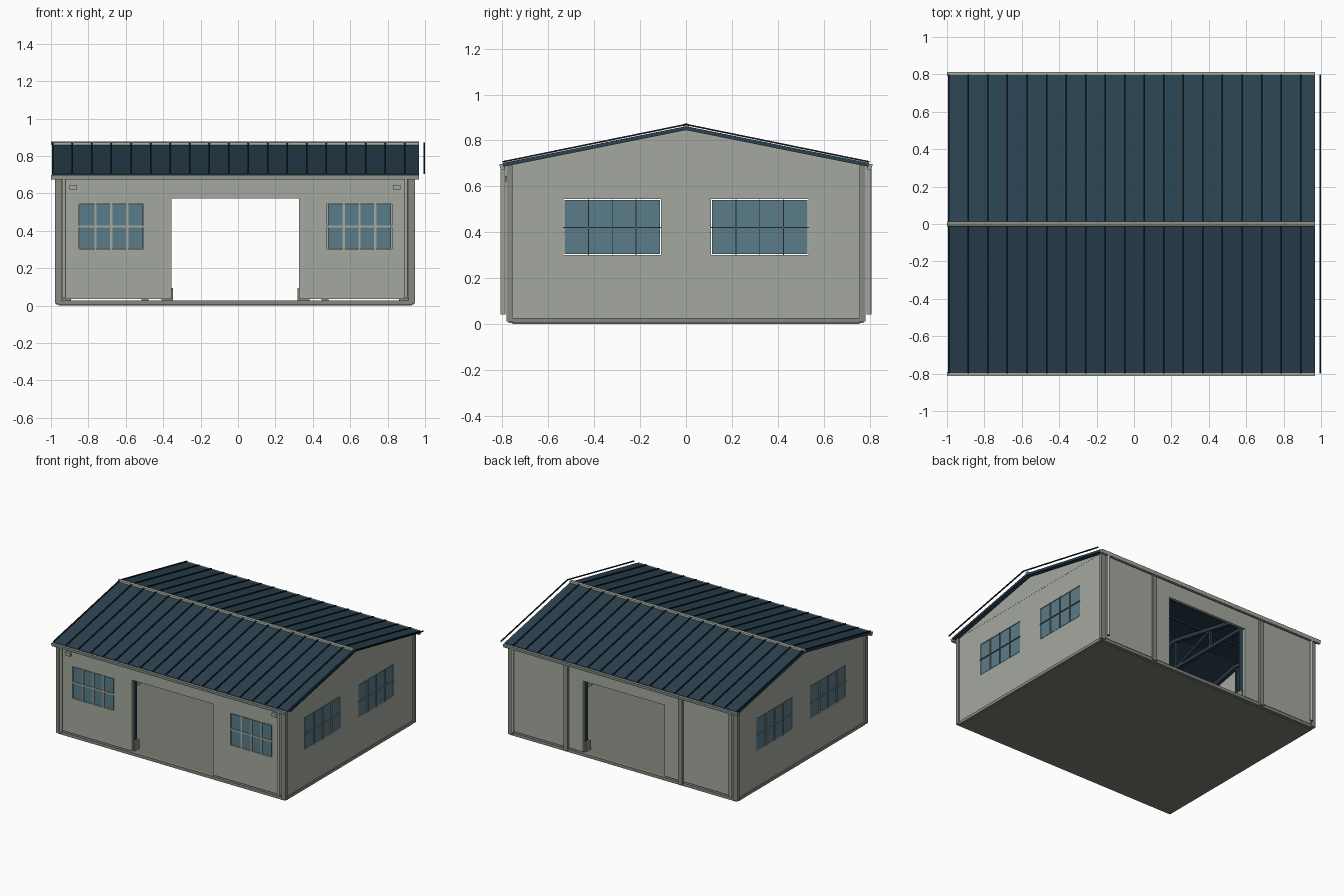
import bpy, bmesh, math
from mathutils import Vector

if "Cube" in bpy.data.objects:
    bpy.data.objects.remove(bpy.data.objects["Cube"])

CX = -0.016  # building centre in x (one loose rib sits beyond the right verge)


def mat(name, r, g, b):
    lin = lambda c: (c / 255 / 12.92) if c < 10 else ((c / 255 + 0.055) / 1.055) ** 2.4
    m = bpy.data.materials.new(name)
    m.diffuse_color = (lin(r), lin(g), lin(b), 1)
    m.use_nodes = True
    m.node_tree.nodes["Principled BSDF"].inputs["Base Color"].default_value = m.diffuse_color
    return m


WALL = mat("warm grey wall", 165, 169, 159)
TRIM = mat("mid grey trim", 134, 138, 128)
FLOOR = mat("concrete", 120, 125, 115)
ROOF = mat("navy roof", 42, 65, 80)
RIB = mat("dark seam", 20, 30, 37)
STEEL = mat("navy steel", 38, 58, 72)
GLASS = mat("blue glass", 90, 124, 137)


def finish(name, bm, m):
    bmesh.ops.recalc_face_normals(bm, faces=bm.faces)
    me = bpy.data.meshes.new(name)
    bm.to_mesh(me)
    bm.free()
    me.materials.append(m)
    ob = bpy.data.objects.new(name, me)
    bpy.context.collection.objects.link(ob)
    return ob


def box(name, x0, x1, y0, y1, z0, z1, m):
    bm = bmesh.new()
    bmesh.ops.create_cube(bm, size=1)
    for v in bm.verts:
        v.co = ((x0 + x1) / 2 + v.co.x * (x1 - x0), (y0 + y1) / 2 + v.co.y * (y1 - y0),
                (z0 + z1) / 2 + v.co.z * (z1 - z0))
    return finish(name, bm, m)


def prism(name, yz, x0, x1, m):
    bm = bmesh.new()
    f = bm.faces.new([bm.verts.new((x0, y, z)) for y, z in yz])
    ext = bmesh.ops.extrude_face_region(bm, geom=[f])["geom"]
    bmesh.ops.translate(bm, vec=(x1 - x0, 0, 0),
                        verts=[g for g in ext if isinstance(g, bmesh.types.BMVert)])
    return finish(name, bm, m)


def chevron(y, z_mid, z_eave, t):
    return [(-y, z_eave), (0, z_mid), (y, z_eave), (y, z_eave - t), (0, z_mid - t), (-y, z_eave - t)]


def bar(name, a, b, w, m):
    a, b = Vector(a), Vector(b)
    bm = bmesh.new()
    bmesh.ops.create_cube(bm, size=1)
    q = (b - a).to_track_quat('Z', 'X')
    for v in bm.verts:
        v.co = (a + b) / 2 + q @ Vector((v.co.x * w, v.co.y * w, v.co.z * (b - a).length))
    return finish(name, bm, m)


def wall(name, u0, u1, z0, z1, holes, place, inward):
    # flat panel with rectangular holes, thickened towards the inside
    us = sorted({u0, u1, *[h[0] for h in holes], *[h[1] for h in holes]})
    zs = sorted({z0, z1, *[min(max(c, z0), z1) for h in holes for c in h[2:]]})
    bm = bmesh.new()
    for a, b in zip(us, us[1:]):
        for c, d in zip(zs, zs[1:]):
            mu, mz = (a + b) / 2, (c + d) / 2
            if any(h[0] < mu < h[1] and h[2] < mz < h[3] for h in holes):
                continue
            bm.faces.new([bm.verts.new(place(*p)) for p in ((a, c), (b, c), (b, d), (a, d))])
    bmesh.ops.remove_doubles(bm, verts=bm.verts, dist=1e-5)
    geom = bmesh.ops.extrude_face_region(bm, geom=bm.faces[:], use_keep_orig=True)["geom"]
    bmesh.ops.translate(bm, vec=inward, verts=[g for g in geom if isinstance(g, bmesh.types.BMVert)])
    return finish(name, bm, WALL)


# floor slab and base trim
box("floor_slab", CX - 0.945, CX + 0.945, -0.755, 0.755, 0.0, 0.026, FLOOR)
for s in (-1, 1):
    box("base_trim_long", CX - 0.95, CX + 0.95, *sorted((s * 0.75, s * 0.774)), 0.005, 0.027, TRIM)
    box("base_trim_end", *sorted((CX + s * 0.94, CX + s * 0.957)), -0.757, 0.757, 0.005, 0.027, TRIM)

# walls with door and window openings
WZ0, WZ1, G = 0.305, 0.54, 0.004
DOOR = (-0.355, 0.326, 0.0, 0.573)
FRONT_WIN = [(-0.847, -0.508), (0.48, 0.819)]
END_WIN = [(-0.53, -0.113), (0.113, 0.53)]
grow = lambda w: (w[0] - G, w[1] + G, WZ0 - G, WZ1 + G)
wall("front_wall", CX - 0.95, CX + 0.95, 0.034, 0.69, [DOOR] + [grow(w) for w in FRONT_WIN],
     lambda u, z: (u, -0.767, z), (0, 0.02, 0))
wall("back_wall", CX - 0.95, CX + 0.95, 0.034, 0.69, [DOOR],
     lambda u, z: (u, 0.767, z), (0, -0.02, 0))
for s in (-1, 1):
    wall("end_wall", -0.765, 0.765, 0.022, 0.697, [grow(w) for w in END_WIN],
         lambda u, z: (CX + s * 0.95, u, z), (-s * 0.02, 0, 0))
    prism("gable", [(-0.765, 0.697), (0.765, 0.697), (0, 0.85)],
          *sorted((CX + s * 0.951, CX + s * 0.931)), WALL)

# front windows: glass with flat glazing bars
for a, b in FRONT_WIN:
    box("front_glass", a, b, -0.765, -0.758, WZ0, WZ1, GLASS)
    for i in (1, 2, 3):
        x = a + (b - a) * i / 4
        box("front_mullion", x - 0.006, x + 0.006, -0.770, -0.756, WZ0 - 0.006, WZ1 + 0.004, WALL)
    box("front_transom", a - 0.004, b + 0.004, -0.770, -0.756, 0.417, 0.429, WALL)

# end windows: glass with thin, deep glazing bars
for s in (-1, 1):
    x0, x1 = sorted((CX + s * 0.938, CX + s * 0.957))
    for a, b in END_WIN:
        box("end_glass", *sorted((CX + s * 0.941, CX + s * 0.948)), a, b, WZ0, WZ1, GLASS)
        for i in (1, 2, 3):
            y = a + (b - a) * i / 4
            box("end_mullion", x0, x1, y - 0.002, y + 0.002, WZ0 - 0.006, WZ1 + 0.002, TRIM)
        box("end_transom", x0, x1, a - 0.006, b + 0.006, 0.418, 0.422, TRIM)

# corner posts and downpipes
for sx in (-1, 1):
    for sy in (-1, 1):
        box("corner_post", *sorted((CX + sx * 0.928, CX + sx * 0.963)),
            *sorted((sy * 0.757, sy * 0.782)), 0.012, 0.69, TRIM)
        bm = bmesh.new()
        bmesh.ops.create_cone(bm, cap_ends=True, segments=12, radius1=0.011, radius2=0.011, depth=0.65)
        bmesh.ops.translate(bm, verts=bm.verts, vec=(CX + sx * 0.914, sy * 0.797, 0.367))
        pipe = finish("downpipe", bm, WALL)
        for p in pipe.data.polygons:
            p.use_smooth = len(p.vertices) == 4

# back wall posts
for x in (-0.497, 0.465):
    box("back_post", x - 0.018, x + 0.018, 0.757, 0.782, 0.012, 0.69, TRIM)

# small wall lamps on the front
for x in (-0.882, 0.85):
    box("wall_lamp", x - 0.02, x + 0.02, -0.786, -0.765, 0.621, 0.645, WALL)

# roof, ridge cap, gutters and standing seams
prism("roof", chevron(0.797, 0.862, 0.702, 0.017), -0.995, 0.968, ROOF)
prism("ridge_cap", [(-0.014, 0.858), (-0.012, 0.872), (0, 0.876), (0.012, 0.872), (0.014, 0.858)],
      -1.0, 0.968, WALL)
for s in (-1, 1):
    prism("gutter", [(s * 0.79, 0.674), (s * 0.808, 0.674), (s * 0.814, 0.698), (s * 0.79, 0.698)],
          -1.0, 0.968, WALL)
for i in range(20):
    x = -0.990 + i * 0.1045
    prism("roof_seam", chevron(0.80, 0.873, 0.710, 0.007), x - 0.004, x + 0.004, RIB)

# interior steel frames
for x in (-0.925, -0.378, 0.35, 0.893):
    for s in (-1, 1):
        box("steel_column", x - 0.018, x + 0.018, *sorted((s * 0.70, s * 0.742)), 0.026, 0.67, STEEL)
        box("column_plinth", x - 0.031, x + 0.031, *sorted((s * 0.685, s * 0.745)), 0.026, 0.095, TRIM)
        bar("rafter", (x, s * 0.74, 0.675), (x, 0, 0.825), 0.028, STEEL)
        bar("truss_brace", (x, 0, 0.605), (x, s * 0.37, 0.745), 0.018, STEEL)
        bar("truss_strut", (x, s * 0.37, 0.605), (x, s * 0.37, 0.745), 0.018, STEEL)
    bar("tie_beam", (x, -0.74, 0.605), (x, 0.74, 0.605), 0.026, STEEL)
    bar("king_post", (x, 0, 0.605), (x, 0, 0.82), 0.018, STEEL)
for y in (-0.55, -0.28, 0.28, 0.55):
    z = 0.838 - abs(y) * 0.2
    bar("purlin", (CX - 0.93, y, z), (CX + 0.93, y, z), 0.014, STEEL)
